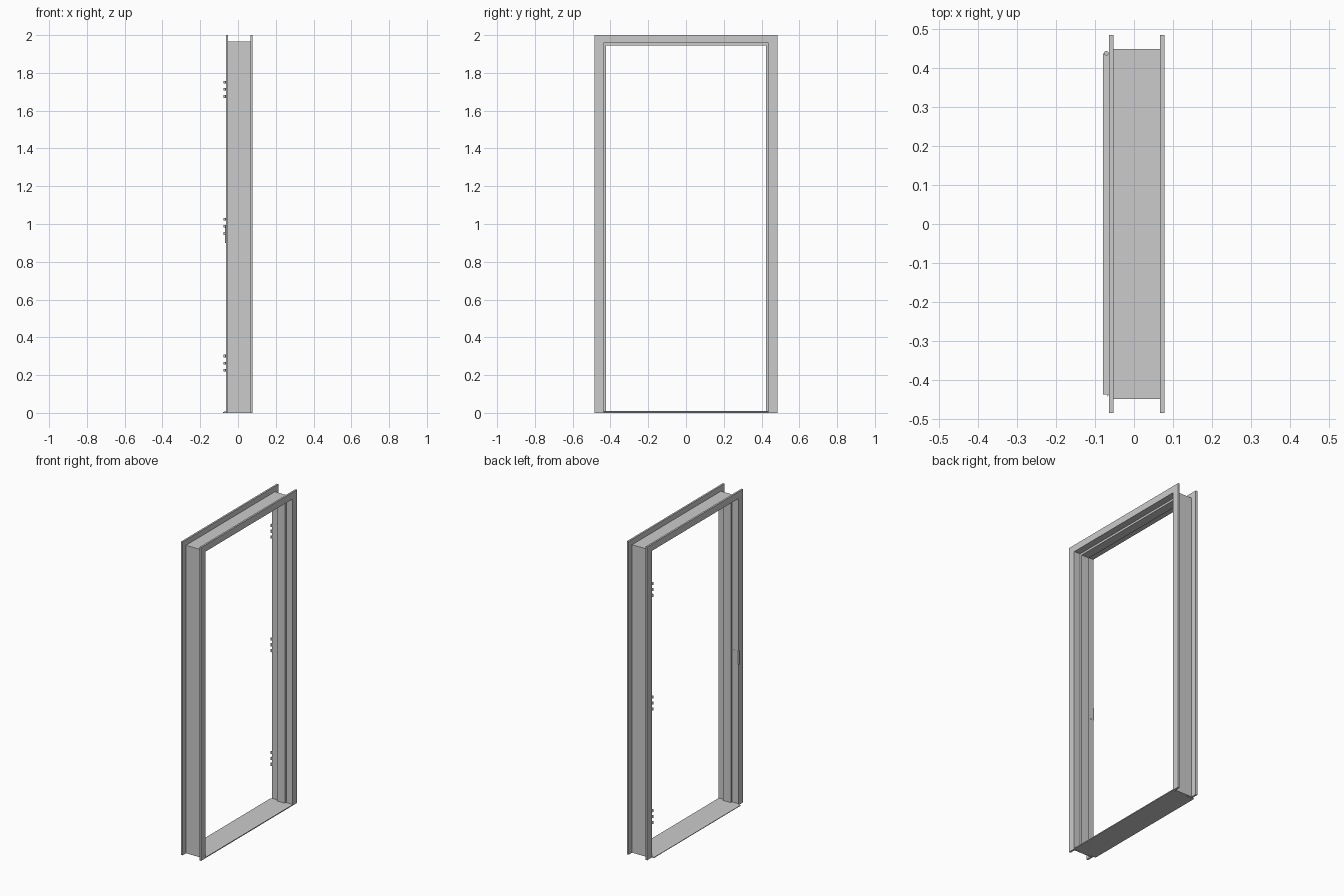
import bpy, bmesh, math

if "Cube" in bpy.data.objects:
    bpy.data.objects.remove(bpy.data.objects["Cube"])

Y_IN, Z_IN = 0.437, 1.957      # clear opening between jambs


def mesh_object(name, bm):
    bmesh.ops.recalc_face_normals(bm, faces=bm.faces)
    me = bpy.data.meshes.new(name)
    bm.to_mesh(me)
    bm.free()
    ob = bpy.data.objects.new(name, me)
    bpy.context.collection.objects.link(ob)
    return ob


def portal(name, x0, x1, y_in, z_in, y_out, z_out):
    """Three-sided frame around the opening, extruded along x."""
    outline = [(-y_out, 0), (-y_out, z_out), (y_out, z_out), (y_out, 0),
               (y_in, 0), (y_in, z_in), (-y_in, z_in), (-y_in, 0)]
    bm = bmesh.new()
    a = [bm.verts.new((x0, y, z)) for y, z in outline]
    b = [bm.verts.new((x1, y, z)) for y, z in outline]
    for i, j in ((0, 1), (1, 2), (2, 3)):          # mitred left, head, right
        for v in (a, b):
            bm.faces.new((v[i], v[j], v[7 - j], v[7 - i]))
    for i in range(8):
        j = (i + 1) % 8
        bm.faces.new((a[i], a[j], b[j], b[i]))
    bmesh.ops.dissolve_limit(bm, angle_limit=0.01, verts=bm.verts, edges=bm.edges)
    return mesh_object(name, bm)


def extrude(name, pts, offset):
    """Closed profile swept by an offset vector."""
    bm = bmesh.new()
    a = [bm.verts.new(p) for p in pts]
    b = [bm.verts.new([p[k] + offset[k] for k in range(3)]) for p in pts]
    bm.faces.new(a)
    bm.faces.new(b)
    for i in range(len(a)):
        j = (i + 1) % len(a)
        bm.faces.new((a[i], a[j], b[j], b[i]))
    return mesh_object(name, bm)


# Lining, door stop and the two casings
portal("jamb_lining", -0.053, 0.0665, Y_IN, Z_IN, 0.448, 1.966)
portal("door_stop", -0.02, 0.035, 0.423, 1.944, Y_IN, Z_IN)
portal("casing_hinge_side", -0.0645, -0.053, Y_IN, Z_IN, 0.484, 2.0)
portal("casing_far_side", 0.0665, 0.078, Y_IN, Z_IN, 0.484, 2.0)

# Threshold with a sloping nose
profile = [(-0.079, 0), (-0.079, 0.004), (-0.062, 0.010), (0.0665, 0.010), (0.078, 0.006), (0.078, 0)]
extrude("threshold", [(x, -0.436, z) for x, z in profile], (0, 0.872, 0))

# Three hinges, each with three separate knuckles
for zc in (0.263, 0.988, 1.713):
    for dz in (-0.0375, 0, 0.0375):
        bpy.ops.mesh.primitive_cylinder_add(vertices=16, radius=0.006, depth=0.015,
                                            location=(-0.0705, Y_IN, zc + dz))
        bpy.context.object.name = "hinge_knuckle"
        bpy.ops.object.shade_smooth_by_angle(angle=math.radians(40))

# Strike plate with a lip that curls past the casing
lip = [(-0.028, -0.437), (-0.064, -0.437), (-0.070, -0.440),
       (-0.069, -0.4415), (-0.064, -0.4355), (-0.028, -0.4355)]
extrude("strike_plate", [(x, y, 0.90) for x, y in lip], (0, 0, 0.085))
